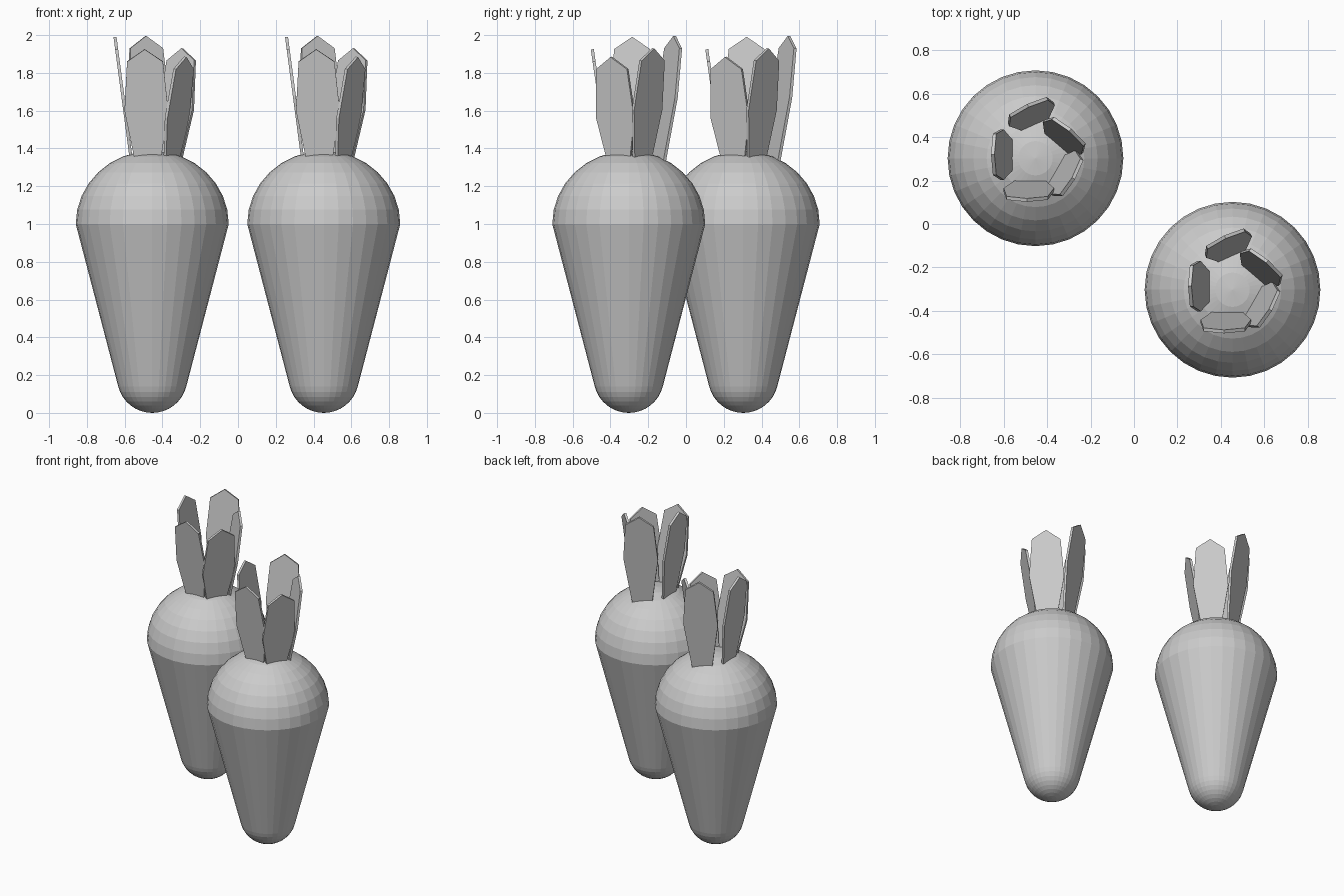
import bpy, bmesh, math
from mathutils import Vector

if "Cube" in bpy.data.objects:
    bpy.data.objects.remove(bpy.data.objects["Cube"])

grey = bpy.data.materials.new("light grey")
grey.diffuse_color = (0.6, 0.6, 0.6, 1)
grey.use_nodes = True
grey.node_tree.nodes["Principled BSDF"].inputs["Base Color"].default_value = grey.diffuse_color


def finish(name, bm, loc):
    bmesh.ops.recalc_face_normals(bm, faces=bm.faces)
    me = bpy.data.meshes.new(name)
    bm.to_mesh(me)
    bm.free()
    me.materials.append(grey)
    ob = bpy.data.objects.new(name, me)
    ob.location = loc
    bpy.context.collection.objects.link(ob)


def root(name, loc, sides=32):
    # rounded tip, straight flank, domed shoulder
    prof = []
    R = 0.186
    for i in range(1, 9):
        a = math.radians(75.5) * i / 8
        prof.append((R * math.sin(a), R - R * math.cos(a)))
    for i in range(8):
        a = math.pi / 2 * i / 8
        prof.append((0.405 * math.cos(a), 1.0 + 0.387 * math.sin(a)))
    bm = bmesh.new()
    rings = []
    for r, z in prof:
        rings.append([bm.verts.new((r * math.cos(2 * math.pi * k / sides),
                                    r * math.sin(2 * math.pi * k / sides), z))
                      for k in range(sides)])
    bottom, top = bm.verts.new((0, 0, 0)), bm.verts.new((0, 0, 1.387))
    for k in range(sides):
        n = (k + 1) % sides
        for lo, hi in zip(rings, rings[1:]):
            bm.faces.new((lo[k], lo[n], hi[n], hi[k]))
        bm.faces.new((bottom, rings[0][n], rings[0][k]))
        bm.faces.new((top, rings[-1][k], rings[-1][n]))
    finish(name, bm, loc)


def leaf(name, loc, base, tip, tip_z, angle, thick=0.016):
    # flat pointed blade leaning outward; angle is the direction of its width
    a = math.radians(angle)
    side = Vector((math.cos(a), math.sin(a), 0))
    b, t = Vector((*base, 1.385)), Vector((*tip, tip_z))
    half = [(1.30, 0.062), (tip_z - 0.325, 0.116), (tip_z - 0.065, 0.095)]

    def at(z, w):
        return b.lerp(t, (z - 1.385) / (tip_z - 1.385)) + side * w

    pts = [at(z, w) for z, w in half] + [t] + [at(z, -w) for z, w in reversed(half)]
    n = side.cross(t - b).normalized() * thick / 2
    bm = bmesh.new()
    f = [bm.verts.new(p + n) for p in pts]
    g = [bm.verts.new(p - n) for p in pts]
    bm.faces.new(f)
    bm.faces.new(g[::-1])
    for i in range(len(pts)):
        j = (i + 1) % len(pts)
        bm.faces.new((f[i], g[i], g[j], f[j]))
    finish(name, bm, loc)


# base xy, tip xy, tip height, width direction
leaves = [
    ((-0.025, -0.115), (-0.04, -0.193), 1.925, 0),
    ((-0.117, 0.015), (-0.197, 0.018), 1.99, 90),
    ((-0.005, 0.168), (-0.035, 0.243), 1.995, 25),
    ((0.105, 0.075), (0.16, 0.13), 1.93, -40),
    ((0.108, -0.055), (0.175, -0.093), 1.885, 60),
]

# two vegetables, set diagonally
for label, loc in (("left", (-0.454, 0.303, 0)), ("right", (0.454, -0.303, 0))):
    root(label + "_carrot_root", loc)
    for i, spec in enumerate(leaves):
        leaf(f"{label}_leaf_{i + 1}", loc, *spec)
